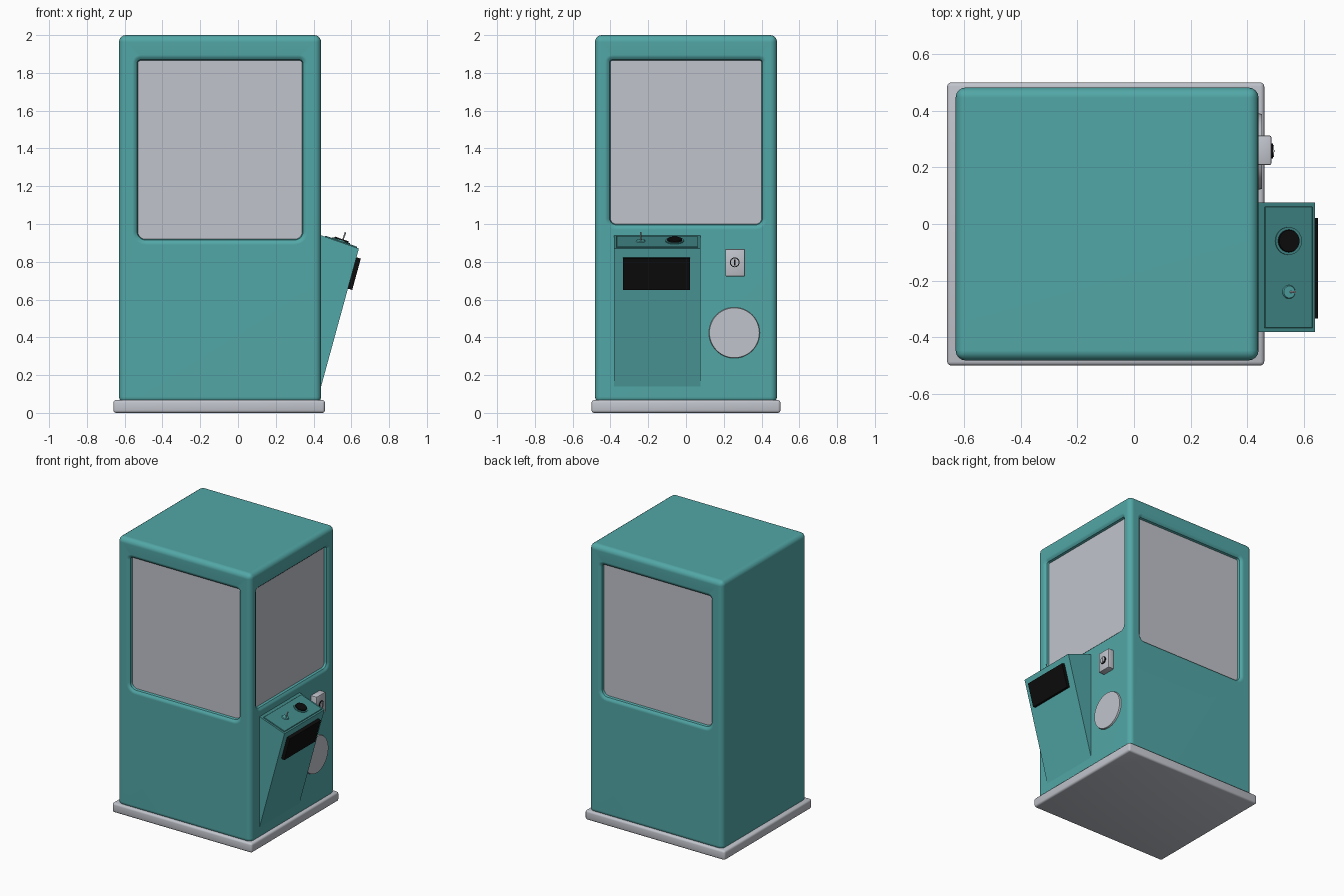
import bpy, bmesh, math
from mathutils import Matrix, Vector

if "Cube" in bpy.data.objects:
    bpy.data.objects.remove(bpy.data.objects["Cube"])


def material(name, rgb):
    m = bpy.data.materials.new(name)
    m.diffuse_color = (*rgb, 1)
    m.use_nodes = True
    m.node_tree.nodes["Principled BSDF"].inputs["Base Color"].default_value = m.diffuse_color
    return m


TEAL = material("teal_paint", (0.085, 0.385, 0.385))
DARK = material("dark_teal", (0.055, 0.25, 0.25))
GREY = material("light_grey", (0.53, 0.55, 0.60))
BLACK = material("black", (0.004, 0.004, 0.004))


def finish(bm, name, *mats, smooth=True):
    bmesh.ops.recalc_face_normals(bm, faces=bm.faces)
    me = bpy.data.meshes.new(name)
    bm.to_mesh(me)
    bm.free()
    ob = bpy.data.objects.new(name, me)
    bpy.context.collection.objects.link(ob)
    for m in mats:
        me.materials.append(m)
    if smooth:
        smooth_object(ob)
    return ob


def activate(ob):
    bpy.ops.object.select_all(action='DESELECT')
    ob.select_set(True)
    bpy.context.view_layer.objects.active = ob


def smooth_object(ob):
    activate(ob)
    bpy.ops.object.shade_smooth_by_angle(angle=math.radians(35))


def box(name, lo, hi, mat, bevel=0.0, segs=3, smooth=True):
    lo, hi = Vector(lo), Vector(hi)
    bm = bmesh.new()
    bmesh.ops.create_cube(bm, size=1)
    for v in bm.verts:
        v.co = (lo + hi) / 2 + v.co * (hi - lo)
    if bevel:
        bmesh.ops.bevel(bm, geom=bm.edges[:], offset=bevel, segments=segs,
                        profile=0.5, affect='EDGES')
    return finish(bm, name, mat, smooth=smooth)


def tilted_box(name, size, centre, angle, mat, bevel=0.0):
    half = Vector(size) / 2
    ob = box(name, -half, half, mat, bevel, 1)
    ob.data.transform(Matrix.Translation(centre) @ Matrix.Rotation(angle, 4, 'Y'))
    return ob


def disc(name, centre, radius, depth, angle, mat, top=None, segs=40):
    # cylinder whose axis is z turned by angle around y
    bm = bmesh.new()
    bmesh.ops.create_cone(bm, cap_ends=True, segments=segs, radius1=radius,
                          radius2=radius if top is None else top, depth=depth)
    bm.transform(Matrix.Translation(centre) @ Matrix.Rotation(angle, 4, 'Y'))
    return finish(bm, name, mat)


def rounded_loop(u0, u1, v0, v1, r_low, r_high, grow):
    pts = []
    for cu, cv, su, sv, a0 in ((u1, v0, 1, -1, 270), (u1, v1, 1, 1, 0),
                               (u0, v1, -1, 1, 90), (u0, v0, -1, -1, 180)):
        r = r_low if sv < 0 else r_high
        for k in range(6):
            a = math.radians(a0 + 18 * k)
            pts.append((cu - su * r + (r + grow) * math.cos(a),
                        cv - sv * r + (r + grow) * math.sin(a)))
    return pts


def loft(name, rect, rings, place, mat):
    # closed solid through rounded rectangles; rings = (depth, grow)
    bm = bmesh.new()
    loops = [[bm.verts.new(place(u, v, d)) for u, v in rounded_loop(*rect, g)]
             for d, g in rings]
    for a, b in zip(loops, loops[1:]):
        n = len(a)
        for i in range(n):
            bm.faces.new((a[i], a[(i + 1) % n], b[(i + 1) % n], b[i]))
    bm.faces.new(loops[0])
    bm.faces.new(loops[-1])
    return finish(bm, name, mat, smooth=False)


# base plinth and cabinet
box("base_plinth", (-0.66, -0.5, 0), (0.46, 0.5, 0.068), GREY, 0.014, 3)
cabinet = box("cabinet", (-0.63, -0.482, 0.05), (0.44, 0.482, 2.0), TEAL, 0.036, 4, False)

# three window recesses with soft frames, each with a pane on its floor
side = (-0.53, 0.34, 0.92, 1.865, 0.04, 0.015)
end = (-0.40, 0.40, 1.0, 1.865, 0.03, 0.01)
walls = (
    ("front", side, lambda u, v, d: (u, -0.482 + d, v)),
    ("back", side, lambda u, v, d: (u, 0.482 - d, v)),
    ("right", end, lambda u, v, d: (0.44 - d, u, v)),
)
for wall, rect, place in walls:
    cutter = loft(wall + "_cutter", rect,
                  ((-0.02, 0.032), (0.0, 0.03), (0.006, 0.016),
                   (0.015, 0.005), (0.035, 0.0)), place, TEAL)
    cutter.hide_render = True
    mod = cabinet.modifiers.new("cut", 'BOOLEAN')
    mod.operation = 'DIFFERENCE'
    mod.solver = 'EXACT'
    mod.object = cutter
    activate(cabinet)
    bpy.ops.object.modifier_apply(modifier=mod.name)
    bpy.data.objects.remove(cutter)
    loft(wall + "_window", rect, ((0.03, 0.0), (0.038, 0.0)), place, GREY)
smooth_object(cabinet)
cabinet.modifiers.new("normals", 'WEIGHTED_NORMAL').keep_sharp = True

# wedge-shaped control box, dark on top
bm = bmesh.new()
profile = ((0.42, 0.947), (0.64, 0.87), (0.44, 0.14), (0.42, 0.14))
ends = [[bm.verts.new((x, y, z)) for x, z in profile] for y in (-0.382, 0.076)]
for i in range(4):
    j = (i + 1) % 4
    f = bm.faces.new((ends[0][i], ends[0][j], ends[1][j], ends[1][i]))
    f.material_index = 1 if i == 0 else 0
for e in ends:
    bm.faces.new(e)
finish(bm, "control_box", TEAL, DARK, smooth=False)

TOP = math.atan2(0.07, 0.2)
FACE = math.atan2(0.2, 0.73)


def on_top(x, y, lift):
    return Vector((x, y, 0.94 - 0.35 * (x - 0.44))) + lift * Vector((math.sin(TOP), 0, math.cos(TOP)))


# control panel, screen, button and joystick
tilted_box("control_panel", (0.178, 0.43, 0.008), on_top(0.545, -0.153, 0.002), TOP, DARK, 0.002)
tilted_box("screen", (0.03, 0.355, 0.172), (0.613, -0.157, 0.738), FACE, BLACK)
disc("button_ring", on_top(0.543, -0.06, 0.007), 0.049, 0.008, TOP, DARK)
disc("button", on_top(0.543, -0.06, 0.011), 0.042, 0.014, TOP, BLACK, 0.038)
disc("joystick_collar", on_top(0.545, -0.24, 0.008), 0.025, 0.008, TOP, TEAL, 0.021)
disc("joystick_stick", on_top(0.55, -0.24, 0.03), 0.004, 0.056, TOP, GREY, segs=12)

# coin unit with dial and slot
box("coin_unit", (0.43, 0.208, 0.722), (0.485, 0.312, 0.868), GREY, 0.006, 2)
disc("coin_dial_rim", (0.487, 0.258, 0.797), 0.026, 0.008, math.pi / 2, BLACK)
disc("coin_dial", (0.489, 0.258, 0.797), 0.021, 0.01, math.pi / 2, GREY)
box("coin_slot", (0.488, 0.255, 0.781), (0.4955, 0.261, 0.813), BLACK, smooth=False)

# round prize door
disc("prize_door", (0.441, 0.256, 0.424), 0.137, 0.022, math.pi / 2, GREY, 0.132, 48)
